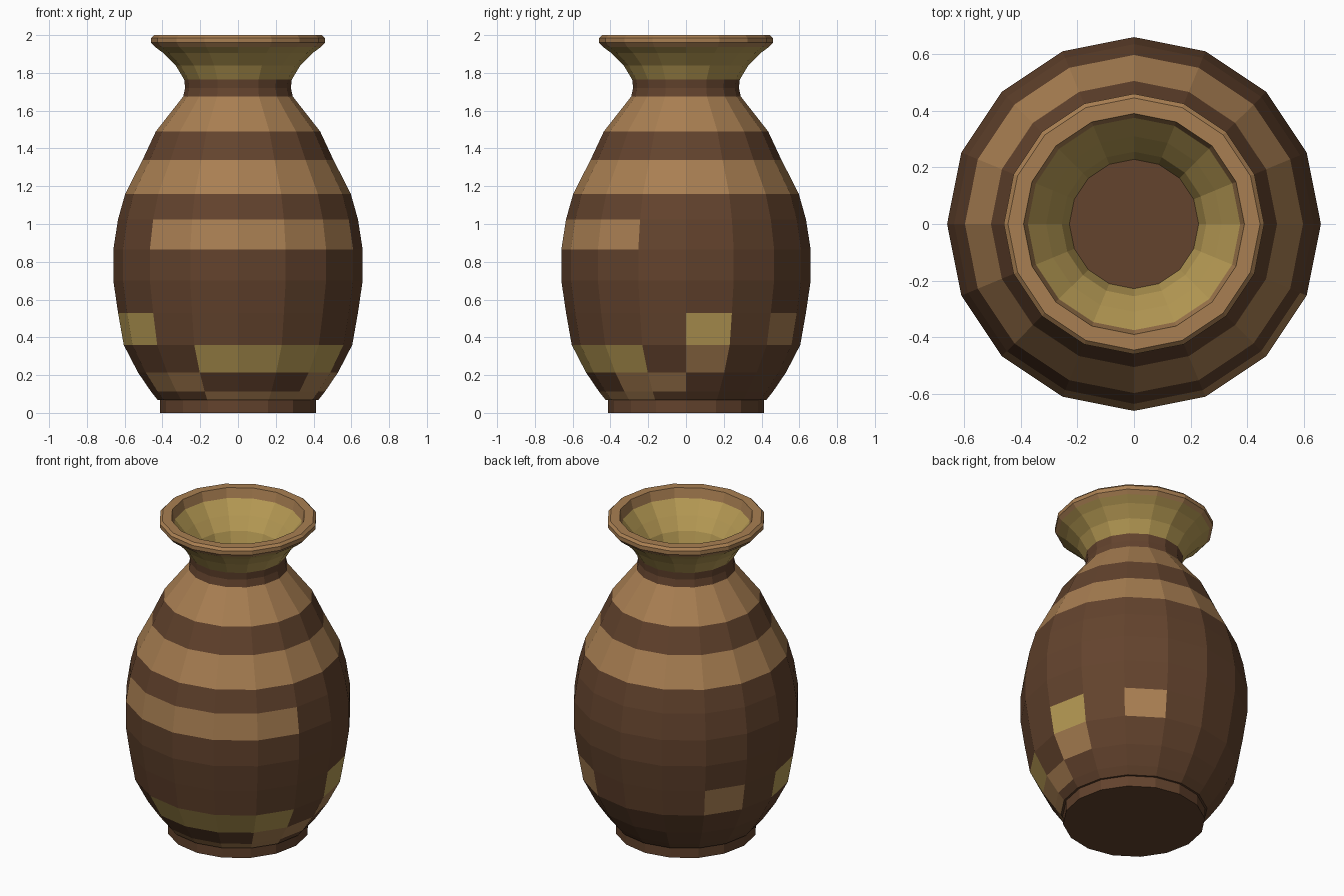
import bpy, bmesh, math

if "Cube" in bpy.data.objects:
    bpy.data.objects.remove(bpy.data.objects["Cube"])

SIDES = 16


def srgb(hexcode):
    out = []
    for i in (0, 2, 4):
        c = int(hexcode[i:i + 2], 16) / 255
        out.append(c / 12.92 if c <= 0.04045 else ((c + 0.055) / 1.055) ** 2.4)
    return (*out, 1.0)


# Three flat colours
mats = []
for name, code in (("dark_brown", "63432d"), ("light_tan", "a97f52"), ("olive_gold", "b69a54")):
    m = bpy.data.materials.new(name)
    m.diffuse_color = srgb(code)
    m.use_nodes = True
    m.node_tree.nodes["Principled BSDF"].inputs["Base Color"].default_value = m.diffuse_color
    mats.append(m)
BROWN, TAN, OLIVE = range(3)


def lathe(name, profile, colour_of, cap_start=None, cap_end=None):
    """Turn (radius, z) points round z; colour_of(band, side) picks the material.
    Side 0 starts at the front (-y) and sides count towards +x."""
    bm = bmesh.new()
    rings = []
    for r, z in profile:
        angles = [2 * math.pi * k / SIDES for k in range(SIDES)]
        rings.append([bm.verts.new((r * math.sin(a), -r * math.cos(a), z)) for a in angles])
    for b in range(len(rings) - 1):
        low, high = rings[b], rings[b + 1]
        for k in range(SIDES):
            n = (k + 1) % SIDES
            f = bm.faces.new((low[k], low[n], high[n], high[k]))
            f.material_index = colour_of(b, k if k < SIDES // 2 else k - SIDES)
    if cap_start is not None:
        bm.faces.new(rings[0][::-1]).material_index = cap_start
    if cap_end is not None:
        bm.faces.new(rings[-1]).material_index = cap_end
    mesh = bpy.data.meshes.new(name)
    bm.to_mesh(mesh)
    bm.free()
    for m in mats:
        mesh.materials.append(m)
    obj = bpy.data.objects.new(name, mesh)
    bpy.context.collection.objects.link(obj)
    return obj


# Foot ring
lathe("foot", [(0.412, 0), (0.412, 0.068)], lambda b, k: BROWN, BROWN, BROWN)

# Body: glazed patches given as band -> (first side, last side, colour)
patches = {
    0: [(-1, 2, TAN)],
    1: [(-3, -2, TAN), (2, 3, TAN)],
    2: [(-1, 2, OLIVE), (4, 4, TAN)],
    3: [(-4, -3, OLIVE), (4, 4, OLIVE), (6, 6, TAN), (-6, -6, TAN)],
    6: [(-2, 2, TAN)],
    8: [(-8, 7, TAN)],
    10: [(-8, 7, TAN)],
}


def body_colour(band, side):
    for first, last, colour in patches.get(band, []):
        if first <= side <= last:
            return colour
    return BROWN


lathe("body", [(0.425, 0.068), (0.46, 0.112), (0.53, 0.215), (0.605, 0.36), (0.635, 0.53),
               (0.66, 0.70), (0.66, 0.865), (0.635, 1.025), (0.597, 1.16), (0.505, 1.34),
               (0.435, 1.49), (0.29, 1.675), (0.28, 1.72), (0.285, 1.765)],
      body_colour, cap_start=BROWN)

# Flared neck, rim and inner funnel
lathe("neck_and_rim", [(0.285, 1.765), (0.33, 1.84), (0.395, 1.905), (0.44, 1.938),
                       (0.46, 1.96), (0.46, 1.985), (0.445, 2.0), (0.39, 2.0), (0.375, 1.94),
                       (0.31, 1.86), (0.255, 1.785), (0.225, 1.69)],
      lambda b, k: TAN if 3 <= b <= 7 else OLIVE)

# Floor that closes the throat
lathe("throat_floor", [(0.24, 1.69), (0.24, 1.70)], lambda b, k: BROWN, BROWN, BROWN)
